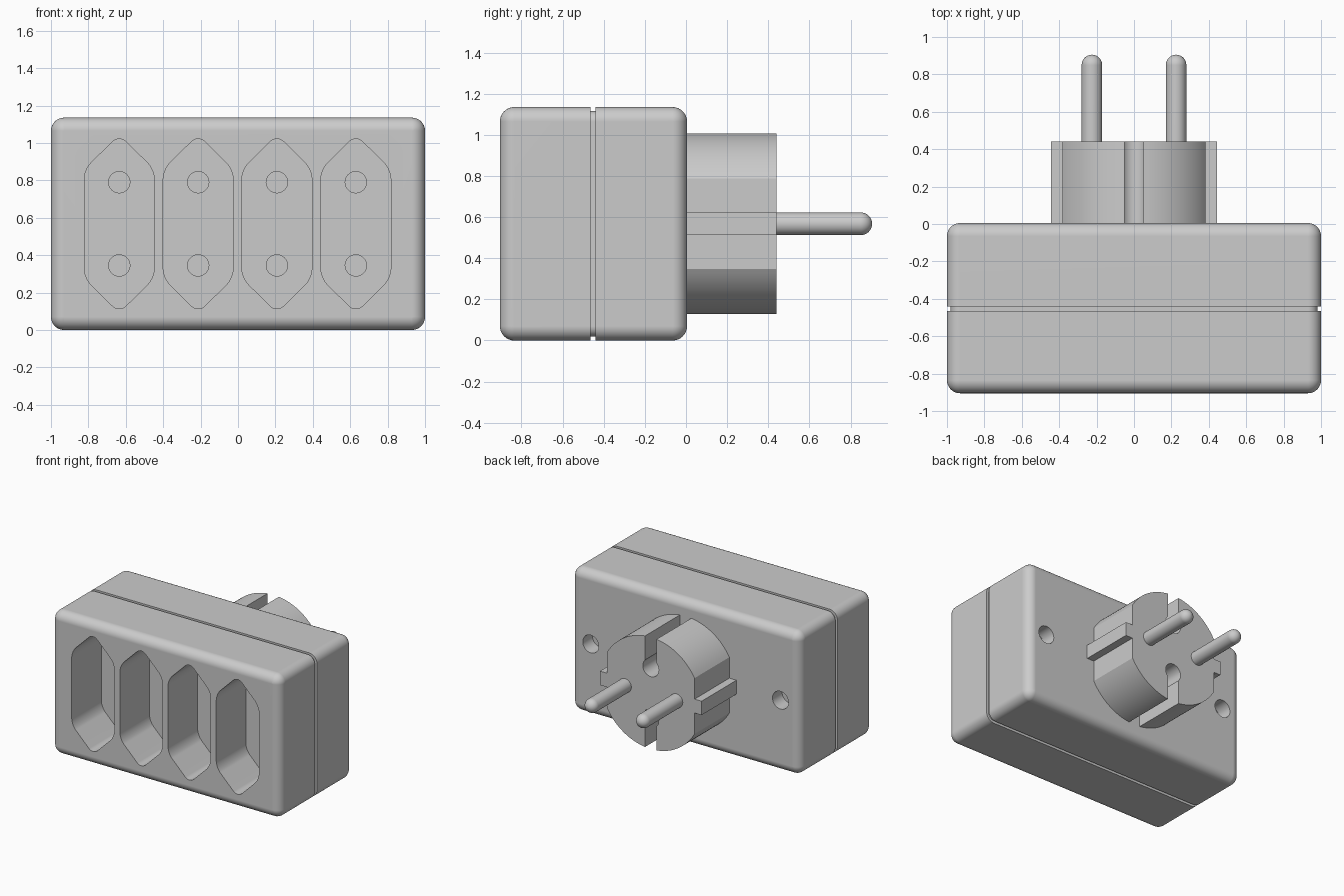
import bpy, bmesh, math

if "Cube" in bpy.data.objects:
    bpy.data.objects.remove(bpy.data.objects["Cube"])

ZC = 0.5675                      # centre height of the housing
FRONT, BACK = -0.905, 0.005      # housing depth limits
R = 0.07                         # housing edge rounding
SOCKET_X = (-0.635, -0.213, 0.208, 0.63)

grey = bpy.data.materials.new("light_grey_plastic")
grey.diffuse_color = (0.6, 0.6, 0.6, 1)
grey.use_nodes = True
grey.node_tree.nodes["Principled BSDF"].inputs["Base Color"].default_value = grey.diffuse_color


def add(name, bm):
    bmesh.ops.remove_doubles(bm, verts=bm.verts, dist=1e-5)
    bmesh.ops.recalc_face_normals(bm, faces=bm.faces)
    mesh = bpy.data.meshes.new(name)
    bm.to_mesh(mesh)
    bm.free()
    mesh.materials.append(grey)
    ob = bpy.data.objects.new(name, mesh)
    bpy.context.collection.objects.link(ob)
    return ob


def loft(bm, rings):
    """Skin a stack of (y, [(x, z), ...]) outlines and cap both ends."""
    loops = [[bm.verts.new((x, y, z)) for x, z in pts] for y, pts in rings]
    n = len(loops[0])
    for a, b in zip(loops, loops[1:]):
        for i in range(n):
            j = (i + 1) % n
            bm.faces.new((a[i], a[j], b[j], b[i]))
    bm.faces.new(loops[0])
    bm.faces.new(loops[-1])


def circle(cx, cz, r, n=32):
    return [(cx + r * math.cos(2 * math.pi * i / n),
             cz + r * math.sin(2 * math.pi * i / n)) for i in range(n)]


def rounded_rect(inset, seg=8):
    w, h, r = 1 - R, ZC - R, R - inset
    pts = []
    for k, (sx, sz) in enumerate(((1, 1), (-1, 1), (-1, -1), (1, -1))):
        for i in range(seg + 1):
            a = math.pi / 2 * (k + i / seg)
            pts.append((sx * w + r * math.cos(a), ZC + sz * h + r * math.sin(a)))
    return pts


def cut(target, bm):
    cutter = add("cutter", bm)
    cutter.hide_render = True
    mod = target.modifiers.new("cut", 'BOOLEAN')
    mod.operation, mod.solver, mod.object = 'DIFFERENCE', 'EXACT', cutter
    bpy.context.view_layer.objects.active = target
    bpy.ops.object.modifier_apply(modifier=mod.name)
    bpy.data.objects.remove(cutter)


# Housing: rounded block with a seam groove all the way round
fillet = [(R * (1 - math.cos(t)), R * (1 - math.sin(t)))
          for t in (math.pi / 2 * i / 8 for i in range(9))]
profile = [(FRONT + d, i) for d, i in fillet]
profile += [(-0.465, 0), (-0.465, 0.02), (-0.44, 0.02), (-0.44, 0)]
profile += [(BACK - d, i) for d, i in reversed(fillet)]
bm = bmesh.new()
loft(bm, [(y, rounded_rect(i)) for y, i in profile])
housing = add("housing", bm)

# Hexagonal socket recesses with softened corners
FLOOR = FRONT + 0.37
bm = bmesh.new()
for x in SOCKET_X:
    hexagon = [(x + dx, ZC + dz) for dx, dz in
               ((0, .475), (-.187, .29), (-.187, -.29), (0, -.475), (.187, -.29), (.187, .29))]
    loft(bm, [(FRONT - 0.1, hexagon), (FLOOR, hexagon)])
edges = [e for e in bm.edges if abs(e.verts[0].co.y - e.verts[1].co.y) > 0.1]
bmesh.ops.bevel(bm, geom=edges, offset=0.05, segments=5, profile=0.5, affect='EDGES')
cut(housing, bm)

# Contact holes in the socket floors, screw holes in the back
bm = bmesh.new()
for x in SOCKET_X:
    for z in (0.345, 0.79):
        ring = circle(x, z, 0.057)
        loft(bm, [(FLOOR - 0.05, ring), (FLOOR + 0.3, ring)])
for x in (-0.83, 0.83):
    ring = circle(x, ZC, 0.07)
    loft(bm, [(BACK - 0.12, ring), (BACK + 0.1, ring)])
cut(housing, bm)

# Plug body: flattened round profile with side ribs and keyhole slots
PR, FLAT, SLOT, HOLE, HOLE_Z = 0.442, 0.383, 0.05, 0.07, 0.2
a0, a1 = math.acos(FLAT / PR), math.acos(SLOT / PR)
h0, h1 = math.acos(SLOT / HOLE), -math.pi / 2
quarter = [(0.445, 0.055), (FLAT, 0.055)]
quarter += [(PR * math.cos(a), PR * math.sin(a))
            for a in (a0 + (a1 - a0) * i / 16 for i in range(17))]
quarter += [(HOLE * math.cos(a), HOLE_Z + HOLE * math.sin(a))
            for a in (h0 + (h1 - h0) * i / 12 for i in range(13))]
upper = quarter + [(-x, z) for x, z in reversed(quarter[:-1])]
outline = [(x, ZC + z) for x, z in upper] + [(-x, ZC - z) for x, z in upper]
bm = bmesh.new()
loft(bm, [(0.0, outline), (0.44, outline)])
plug = add("plug_body", bm)

# Round-ended contact pins
pins = []
for side, x in (("left", -0.225), ("right", 0.225)):
    r = 0.055
    rings = [(0.42, circle(x, ZC, r))]
    for i in range(9):
        t = math.pi / 2 * i / 8.2
        rings.append((0.85 + r * math.sin(t), circle(x, ZC, r * math.cos(t))))
    bm = bmesh.new()
    loft(bm, rings)
    pins.append(add("pin_" + side, bm))

# Smooth rounded areas, keep hard edges and flat faces crisp
for ob in [housing, plug] + pins:
    bpy.ops.object.select_all(action='DESELECT')
    ob.select_set(True)
    bpy.context.view_layer.objects.active = ob
    bpy.ops.object.shade_smooth_by_angle(angle=math.radians(30))
    mod = ob.modifiers.new("flat_faces", 'WEIGHTED_NORMAL')
    mod.keep_sharp = True
